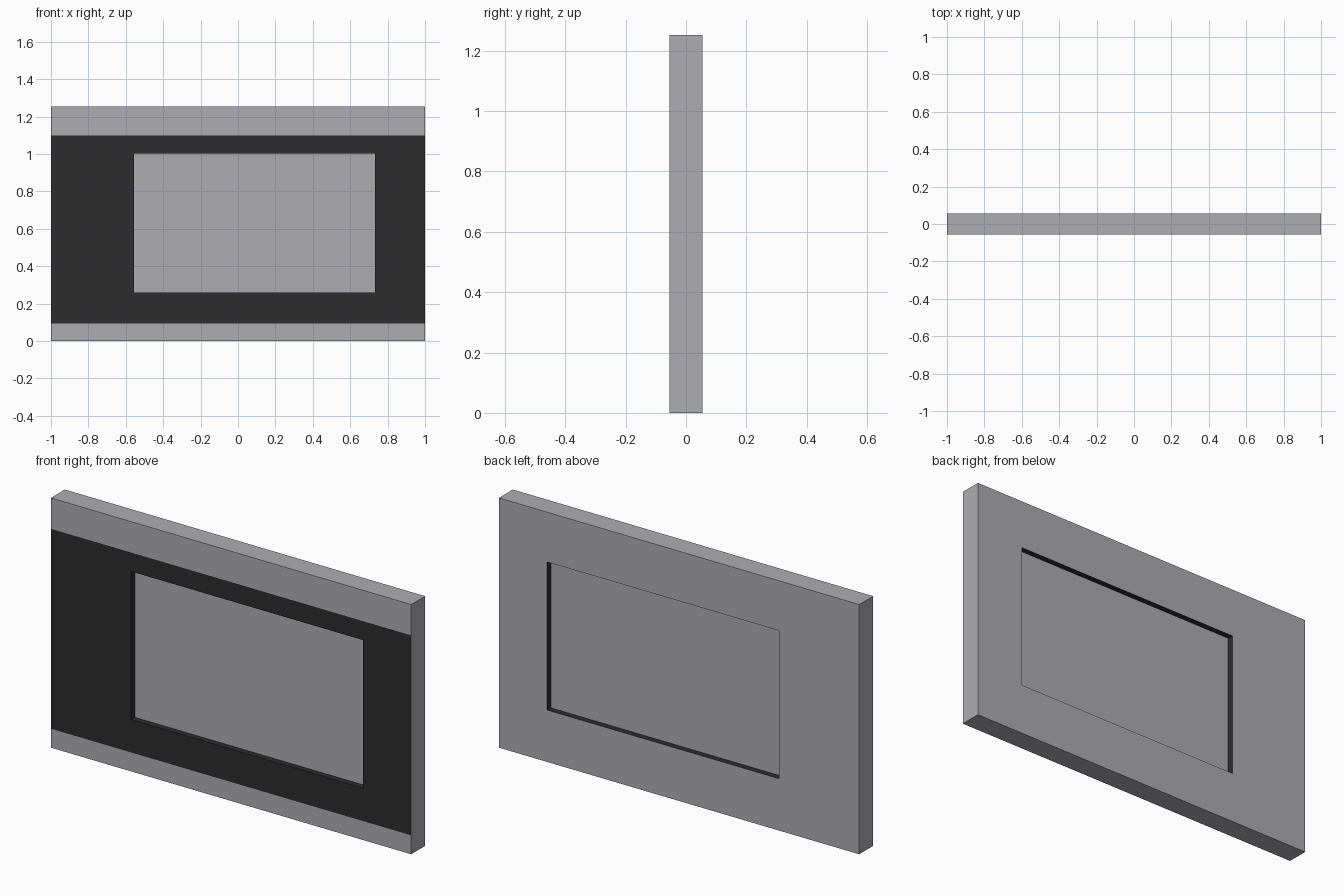
import bpy
import bmesh

cube = bpy.data.objects.get("Cube")
if cube:
    bpy.data.objects.remove(cube, do_unlink=True)


def make_material(name, color):
    mat = bpy.data.materials.new(name)
    mat.use_nodes = True
    mat.diffuse_color = color
    mat.node_tree.nodes["Principled BSDF"].inputs["Base Color"].default_value = color
    return mat


GREY = make_material("light grey", (0.42, 0.42, 0.445, 1))
BLACK = make_material("soft black", (0.026, 0.026, 0.026, 1))

WIDTH, HEIGHT, DEPTH = 2.0, 1.253, 0.11
LEFT, RIGHT, BOTTOM, TOP = -0.555, 0.732, 0.26, 1.003
BAND_LOW, BAND_HIGH = 0.095, 1.098
PANE_DEPTH = 0.05


def finish(bm, name, materials):
    bmesh.ops.recalc_face_normals(bm, faces=bm.faces)
    mesh = bpy.data.meshes.new(name)
    bm.to_mesh(mesh)
    bm.free()
    for mat in materials:
        mesh.materials.append(mat)
    obj = bpy.data.objects.new(name, mesh)
    bpy.context.collection.objects.link(obj)
    return obj


def rectangle(bm, x0, x1, z0, z1, y):
    corners = ((x0, z0), (x1, z0), (x1, z1), (x0, z1))
    return [bm.verts.new((x, y, z)) for x, z in corners]


def bridge(bm, a, b):
    for i in range(len(a)):
        j = (i + 1) % len(a)
        bm.faces.new((a[i], a[j], b[j], b[i]))


# Surrounding frame: outer and inner loops joined front to back
bm = bmesh.new()
outer = [rectangle(bm, -WIDTH / 2, WIDTH / 2, 0, HEIGHT, s * DEPTH / 2) for s in (-1, 1)]
inner = [rectangle(bm, LEFT, RIGHT, BOTTOM, TOP, s * DEPTH / 2) for s in (-1, 1)]
bridge(bm, outer[0], inner[0])
bridge(bm, inner[0], inner[1])
bridge(bm, inner[1], outer[1])
bridge(bm, outer[1], outer[0])

# Cut the edges of the dark front band
for z in (BAND_LOW, BAND_HIGH):
    bmesh.ops.bisect_plane(bm, geom=bm.verts[:] + bm.edges[:] + bm.faces[:],
                           plane_co=(0, 0, z), plane_no=(0, 0, 1))
bmesh.ops.recalc_face_normals(bm, faces=bm.faces)

# Dark on the front band and on the walls of the opening
for face in bm.faces:
    c = face.calc_center_median()
    in_band = face.normal.y < -0.5 and BAND_LOW < c.z < BAND_HIGH
    in_opening = (abs(face.normal.y) < 0.5 and abs(c.x) < 0.9
                  and BAND_LOW < c.z < BAND_HIGH)
    face.material_index = int(in_band or in_opening)
finish(bm, "frame", (GREY, BLACK))

# Recessed centre panel, seated slightly into the frame
bm = bmesh.new()
lip = 0.01
front, back = [rectangle(bm, LEFT - lip, RIGHT + lip, BOTTOM - lip, TOP + lip,
                         s * PANE_DEPTH / 2) for s in (-1, 1)]
bm.faces.new(front)
bm.faces.new(back)
bridge(bm, front, back)
finish(bm, "centre_panel", (GREY,))
